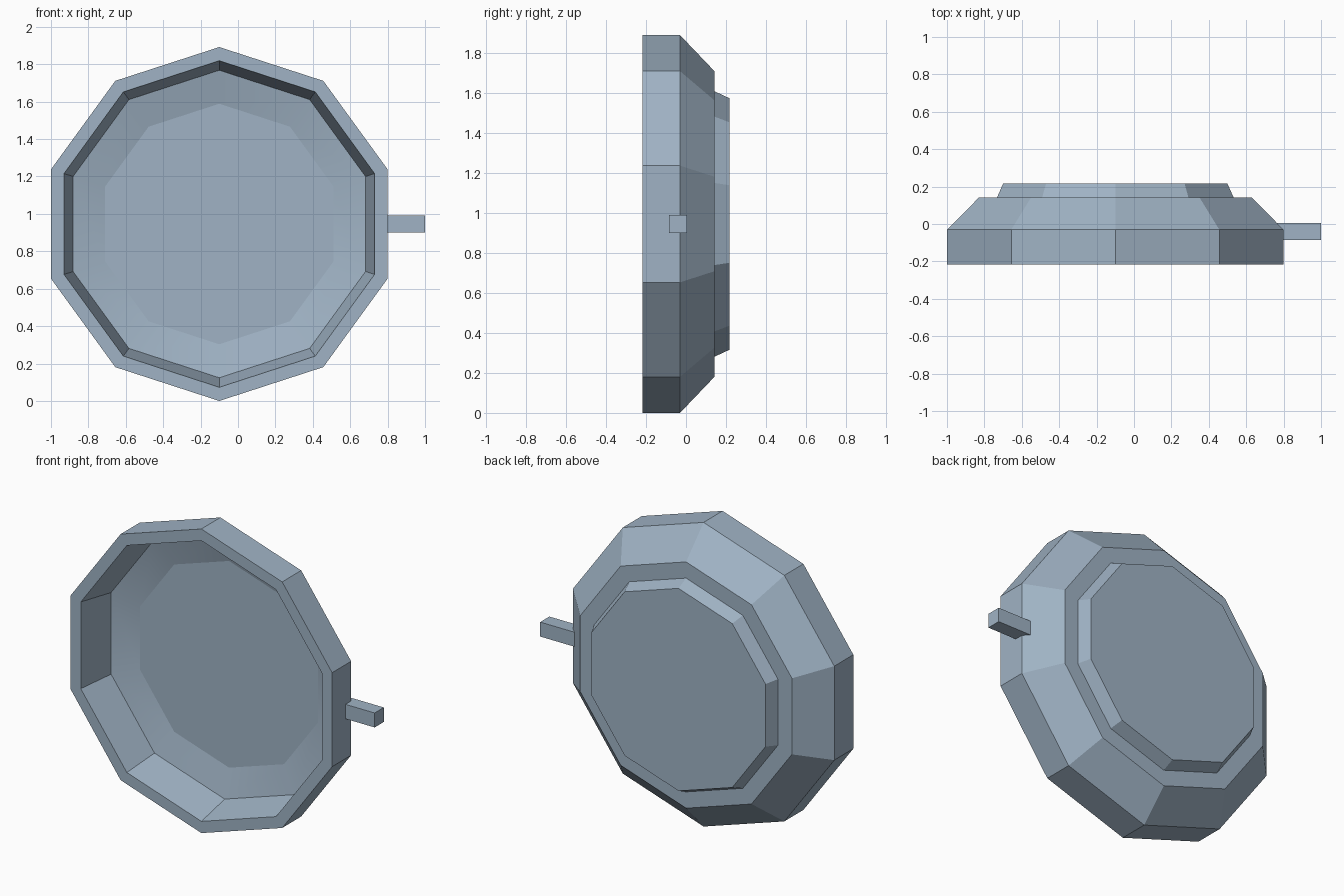
import bpy, bmesh, math

if "Cube" in bpy.data.objects:
    bpy.data.objects.remove(bpy.data.objects["Cube"])

SIDES = 10
CX, CZ = -0.10, 0.946

# Blue-grey paint
paint = bpy.data.materials.new("blue_grey")
paint.diffuse_color = (0.35, 0.45, 0.555, 1)
paint.use_nodes = True
paint.node_tree.nodes["Principled BSDF"].inputs["Base Color"].default_value = paint.diffuse_color


def lathe(name, profile, smooth_bands=()):
    """Spin an open (radius, y) profile around the y axis; both ends are capped."""
    bm = bmesh.new()
    rings = []
    for r, y in profile:
        ring = []
        for i in range(SIDES):
            a = 2 * math.pi * i / SIDES
            ring.append(bm.verts.new((CX + r * math.sin(a), y, CZ + r * math.cos(a))))
        rings.append(ring)
    for k, (a, b) in enumerate(zip(rings, rings[1:])):
        for i in range(SIDES):
            j = (i + 1) % SIDES
            face = bm.faces.new((a[i], a[j], b[j], b[i]))
            face.smooth = k in smooth_bands
    bm.faces.new(rings[0])
    bm.faces.new(rings[-1])
    bmesh.ops.recalc_face_normals(bm, faces=bm.faces)
    mesh = bpy.data.meshes.new(name)
    bm.to_mesh(mesh)
    bm.free()
    mesh.materials.append(paint)
    obj = bpy.data.objects.new(name, mesh)
    bpy.context.collection.objects.link(obj)
    return obj


# Hollow dish: inner floor, soft inner slope, inner wall, front rim, outer wall, back step
lathe("dish_body", [
    (0.643, 0.055), (0.822, 0.012), (0.873, -0.217),
    (0.946, -0.217), (0.946, -0.03), (0.766, 0.142),
    (0.665, 0.142), (0.630, 0.217),
], smooth_bands=(0,))

# Square side peg, its inner end buried in the wall
x0, x1 = 0.74, 1.0
bpy.ops.mesh.primitive_cube_add(size=1, location=((x0 + x1) / 2, -0.04, CZ))
peg = bpy.context.object
peg.name = "side_peg"
peg.scale = (x1 - x0, 0.09, 0.09)
bpy.ops.object.transform_apply(location=False, rotation=False, scale=True)
peg.data.materials.append(paint)
